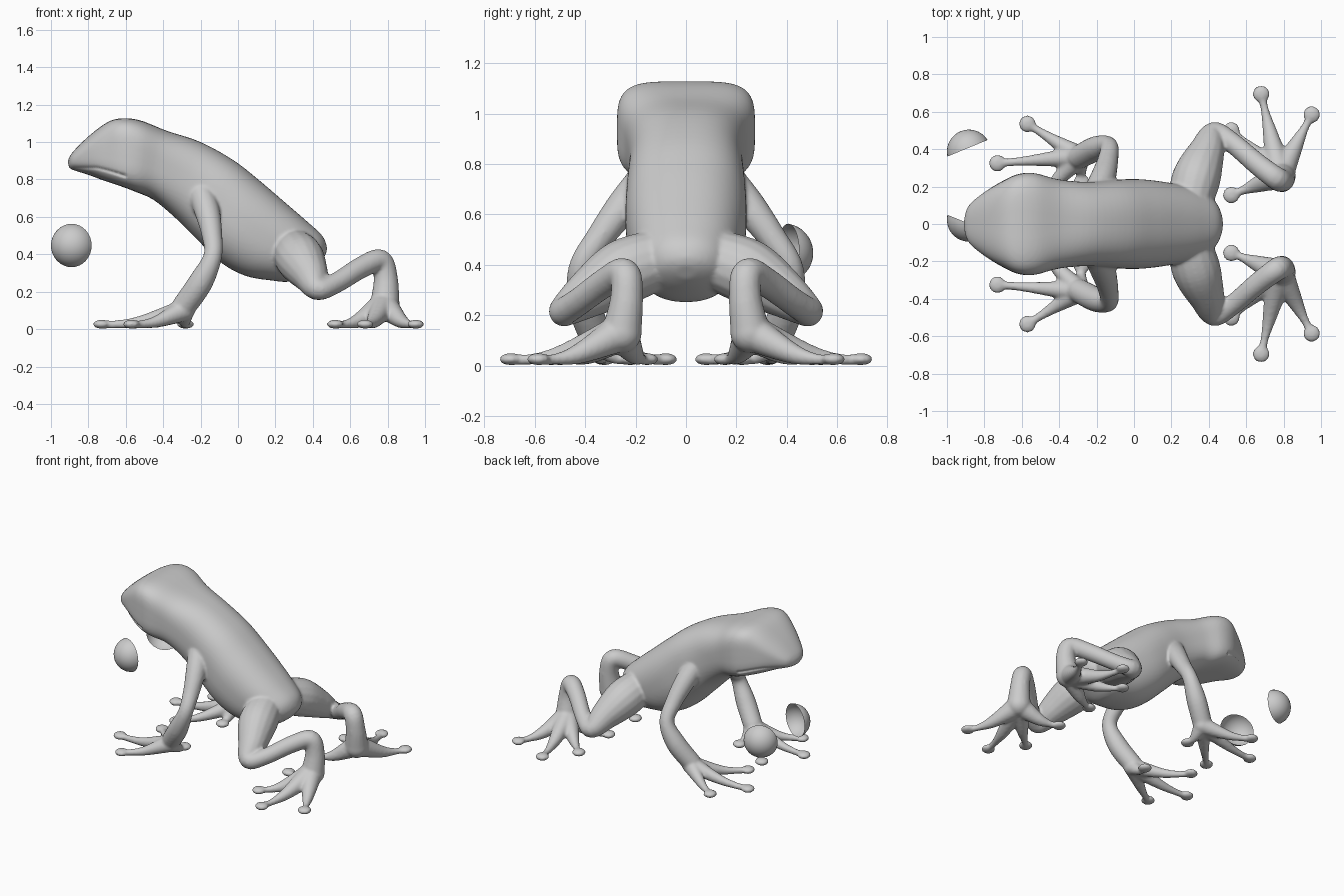
import bpy, bmesh, math
from mathutils import Vector, Quaternion

if "Cube" in bpy.data.objects:
    bpy.data.objects.remove(bpy.data.objects["Cube"])

grey = bpy.data.materials.new("plain_grey")
grey.use_nodes = True
grey.diffuse_color = (0.6, 0.6, 0.6, 1)
grey.node_tree.nodes["Principled BSDF"].inputs["Base Color"].default_value = (0.6, 0.6, 0.6, 1)


def make_object(name, bm):
    mesh = bpy.data.meshes.new(name)
    bmesh.ops.recalc_face_normals(bm, faces=bm.faces)
    bm.to_mesh(mesh)
    bm.free()
    obj = bpy.data.objects.new(name, mesh)
    bpy.context.collection.objects.link(obj)
    mesh.materials.append(grey)
    return obj


def smooth_rows(rows, steps):
    """Catmull-Rom interpolation of rows of numbers."""
    out = []
    for i in range(len(rows) - 1):
        p0, p1, p2, p3 = (rows[min(max(i + k, 0), len(rows) - 1)] for k in (-1, 0, 1, 2))
        for s in range(steps):
            t = s / steps
            out.append([b + t / 2 * (c - a + t * (2 * a - 5 * b + 4 * c - d + t * (3 * (b - c) + d - a)))
                        for a, b, c, d in zip(p0, p1, p2, p3)])
    return out + [list(rows[-1])]


def loft(bm, rings):
    loops = [[bm.verts.new(p) for p in ring] for ring in rings]
    n = len(loops[0])
    for a, b in zip(loops, loops[1:]):
        for i in range(n):
            bm.faces.new((a[i], a[(i + 1) % n], b[(i + 1) % n], b[i]))
    bm.faces.new(loops[0][::-1])
    bm.faces.new(loops[-1])


def ball(bm, centre, size):
    verts = bmesh.ops.create_icosphere(bm, subdivisions=3, radius=1)["verts"]
    for v in verts:
        v.co = Vector(c + s * k for c, s, k in zip(centre, size, v.co))


def limb(bm, rows):
    """Tapered tube along x, y, z, radius rows, with round ends."""
    rows = smooth_rows(rows, 6)
    pts = [Vector(r[:3]) for r in rows]
    side, rings = None, []
    for i, (p, row) in enumerate(zip(pts, rows)):
        tangent = (pts[min(i + 1, len(pts) - 1)] - pts[max(i - 1, 0)]).normalized()
        side = tangent.orthogonal() if side is None else side - tangent * side.dot(tangent)
        side.normalize()
        other = tangent.cross(side)
        rings.append([p + row[3] * (side * math.cos(a) + other * math.sin(a))
                      for a in (k * math.tau / 16 for k in range(16))])
    loft(bm, rings)
    for row in (rows[0], rows[-1]):
        ball(bm, row[:3], [row[3]] * 3)


def toe(bm, start, tip, thick):
    """Webbed base, thin toe and flat round pad."""
    a, b = Vector(start), Vector((*tip, 0.026))
    mid = a.lerp(b, 0.5)
    mid.z = 0.02 + 0.22 * a.z
    near = a.lerp(b, 0.8)
    near.z = 0.026
    limb(bm, [(*a, thick), (*mid, thick * 0.55), (*near, 0.022), (*b, 0.024)])
    ball(bm, b, (0.046, 0.046, 0.024))


# Head and trunk: top x, top z, bottom x, bottom z, half width, squareness
sections = [
    (-0.91, 0.90, -0.905, 0.865, 0.03, 2.2), (-0.885, 0.945, -0.88, 0.85, 0.10, 2.4),
    (-0.80, 1.03, -0.80, 0.825, 0.17, 2.8), (-0.70, 1.105, -0.72, 0.795, 0.225, 3.6),
    (-0.62, 1.127, -0.63, 0.765, 0.265, 4.2), (-0.52, 1.115, -0.55, 0.735, 0.272, 3.8),
    (-0.38, 1.06, -0.45, 0.69, 0.24, 3), (-0.20, 1.0, -0.33, 0.59, 0.225, 2.6),
    (-0.02, 0.90, -0.22, 0.48, 0.235, 2.5), (0.12, 0.79, -0.09, 0.355, 0.24, 2.4),
    (0.26, 0.67, 0.04, 0.285, 0.225, 2.4), (0.37, 0.575, 0.18, 0.26, 0.20, 2.3),
    (0.45, 0.50, 0.28, 0.255, 0.165, 2.2), (0.475, 0.44, 0.37, 0.30, 0.11, 2),
    (0.47, 0.40, 0.43, 0.345, 0.04, 2)]
bm = bmesh.new()
rings = []
for tx, tz, bx, bz, w, e in smooth_rows(sections, 5):
    ring = []
    for k in range(64):
        a = k * math.tau / 64
        c, s = math.cos(a), math.sin(a)
        y = w * math.copysign(abs(c) ** (2 / e), c)
        h = 0.5 + 0.5 * math.copysign(abs(s) ** (2 / e), s)
        ring.append((bx + (tx - bx) * h, y, bz + (tz - bz) * h))
    rings.append(ring)
loft(bm, rings)

for m in (1, -1):
    # Front leg and foot
    limb(bm, [(-0.20, m * 0.17, 0.73, 0.07), (-0.165, m * 0.25, 0.63, 0.068),
              (-0.14, m * 0.34, 0.51, 0.056), (-0.135, m * 0.415, 0.39, 0.05),
              (-0.20, m * 0.405, 0.25, 0.066), (-0.29, m * 0.36, 0.12, 0.065)])
    for tip in ((-0.73, 0.325), (-0.57, 0.535), (-0.56, 0.08), (-0.28, 0.22)):
        toe(bm, (-0.29, m * 0.36, 0.10), (tip[0], m * tip[1]), 0.06)
    # Hind leg and foot
    limb(bm, [(0.30, m * 0.12, 0.42, 0.12), (0.335, m * 0.25, 0.37, 0.13),
              (0.385, m * 0.38, 0.29, 0.10), (0.43, m * 0.485, 0.215, 0.062),
              (0.53, m * 0.43, 0.25, 0.055), (0.66, m * 0.32, 0.33, 0.058),
              (0.76, m * 0.245, 0.365, 0.062), (0.79, m * 0.235, 0.27, 0.065),
              (0.785, m * 0.255, 0.13, 0.08)])
    for tip in ((0.95, 0.585), (0.68, 0.695), (0.52, 0.155), (0.52, 0.50)):
        toe(bm, (0.78, m * 0.26, 0.13), (tip[0], m * tip[1]), 0.075)

body = make_object("body", bm)
remesh = body.modifiers.new("fuse", "REMESH")
remesh.mode = "VOXEL"
remesh.voxel_size = 0.0095
soften = body.modifiers.new("soften", "SMOOTH")
soften.factor = 0.5
soften.iterations = 5

# Eye sockets: cut through the head, then open the hollow
bm = bmesh.new()
bmesh.ops.create_cone(bm, cap_ends=True, segments=48, radius1=0.095, radius2=0.095, depth=1)
for v in bm.verts:
    v.co = Vector((v.co.x - 0.65, v.co.z, v.co.y + 1.017))
cutter = make_object("socket_cutter", bm)
cut = body.modifiers.new("sockets", "BOOLEAN")
cut.operation = "DIFFERENCE"
cut.solver = "EXACT"
cut.object = cutter
graph = bpy.context.evaluated_depsgraph_get()
mesh = bpy.data.meshes.new_from_object(body.evaluated_get(graph))
body.modifiers.clear()
body.data = mesh
bpy.data.objects.remove(cutter)
bm = bmesh.new()
bm.from_mesh(mesh)
walls = [f for f in bm.faces if max(v.co.y for v in f.verts) - min(v.co.y for v in f.verts) > 0.2]
bmesh.ops.delete(bm, geom=walls, context="FACES")
# Mouth groove
for v in bm.verts:
    if v.co.x < -0.6:
        line = 0.862 - 0.4 * max(0, v.co.x + 0.76) ** 1.2
        v.co.y *= 1 - 0.05 * math.exp(-((v.co.z - line) / 0.008) ** 2)
bm.to_mesh(mesh)
bm.free()

# Loose eye shells
eyes = []
for name, y, m in (("left_eye", 0.405, 1), ("right_eye", 0.005, -1)):
    bm = bmesh.new()
    bmesh.ops.create_uvsphere(bm, u_segments=32, v_segments=20, radius=0.118)
    bmesh.ops.bisect_plane(bm, geom=bm.verts[:] + bm.edges[:] + bm.faces[:], plane_co=(0, 0, 0.02),
                           plane_no=(0, 0, 1), clear_inner=True)
    turn = Vector((0, 0, 1)).rotation_difference(Vector((-0.38, m * 0.925, 0)))
    for v in bm.verts:
        v.co = turn @ (v.co - Vector((0, 0, 0.02))) + Vector((-0.89, y, 0.447))
    eyes.append(make_object(name, bm))

for obj in [body] + eyes:
    for p in obj.data.polygons:
        p.use_smooth = True
